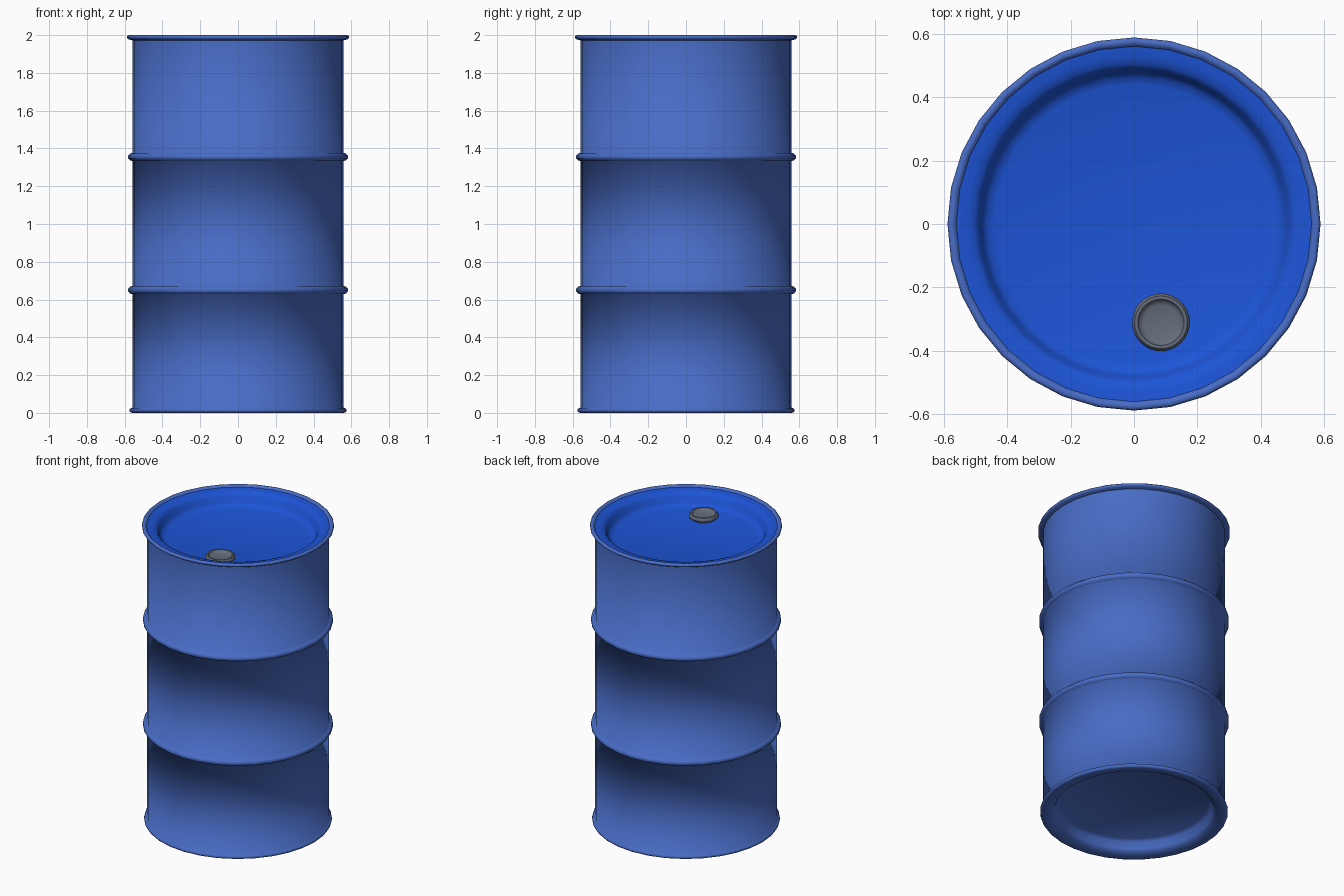
import bpy, bmesh
from math import cos, sin, pi, radians

if "Cube" in bpy.data.objects:
    bpy.data.objects.remove(bpy.data.objects["Cube"])


def material(name, rgb):
    m = bpy.data.materials.new(name)
    m.diffuse_color = (*rgb, 1)
    m.use_nodes = True
    m.node_tree.nodes["Principled BSDF"].inputs["Base Color"].default_value = m.diffuse_color
    return m


def lathe(name, profile, sides, mat, angle, start_cap=False, end_cap=False, loc=(0, 0, 0)):
    """Spin (radius, z) points about z; profiles run bottom to top along the outside."""
    bm = bmesh.new()
    rings = [[bm.verts.new((r * cos(2 * pi * i / sides), r * sin(2 * pi * i / sides), z))
              for i in range(sides)] for r, z in profile]
    for a, b in zip(rings, rings[1:]):
        for i in range(sides):
            j = (i + 1) % sides
            bm.faces.new((a[i], a[j], b[j], b[i]))
    if start_cap:
        bm.faces.new(rings[0][::-1])
    if end_cap:
        bm.faces.new(rings[-1])
    me = bpy.data.meshes.new(name)
    bm.to_mesh(me)
    bm.free()
    ob = bpy.data.objects.new(name, me)
    bpy.context.collection.objects.link(ob)
    ob.location = loc
    me.materials.append(mat)
    bpy.ops.object.select_all(action='DESELECT')
    ob.select_set(True)
    bpy.context.view_layer.objects.active = ob
    bpy.ops.object.shade_smooth_by_angle(angle=radians(angle))
    return ob


def hoop(z):
    """Rolled bead pressed out of the drum wall."""
    return [(0.558, z - 0.022), (0.572, z - 0.018), (0.582, z - 0.007),
            (0.582, z + 0.007), (0.572, z + 0.018), (0.558, z + 0.022)]


steel = material("painted_steel", (0.065, 0.15, 0.56))
lid_paint = material("lid_paint", (0.012, 0.09, 0.68))
grey = material("cap_metal", (0.13, 0.155, 0.2))

# Drum wall with recessed base, chimes and two hoops
base = [(0.455, 0.085), (0.475, 0.07), (0.485, 0.03), (0.497, 0.012), (0.53, 0.003)]
low_chime = [(0.558, 0.0), (0.572, 0.004), (0.576, 0.013), (0.572, 0.023), (0.558, 0.028)]
top_chime = [(0.558, 1.972), (0.578, 1.977), (0.588, 1.984),
             (0.588, 1.993), (0.58, 2.0), (0.568, 1.999), (0.56, 1.988)]
lathe("drum_body", base + low_chime + hoop(0.65) + hoop(1.355) + top_chime,
      32, steel, 75, start_cap=True)

# Recessed lid
lathe("lid", [(0.56, 1.988), (0.53, 1.985), (0.505, 1.978), (0.49, 1.962),
              (0.48, 1.925), (0.465, 1.908), (0.44, 1.90)],
      32, lid_paint, 100, end_cap=True)

# Screw cap with dished top
lathe("bung_cap", [(0.07, 1.89), (0.078, 1.903), (0.091, 1.914), (0.091, 1.925),
                   (0.083, 1.935), (0.073, 1.935), (0.067, 1.922), (0.055, 1.918)],
      32, grey, 50, end_cap=True, loc=(0.085, -0.31, 0))
